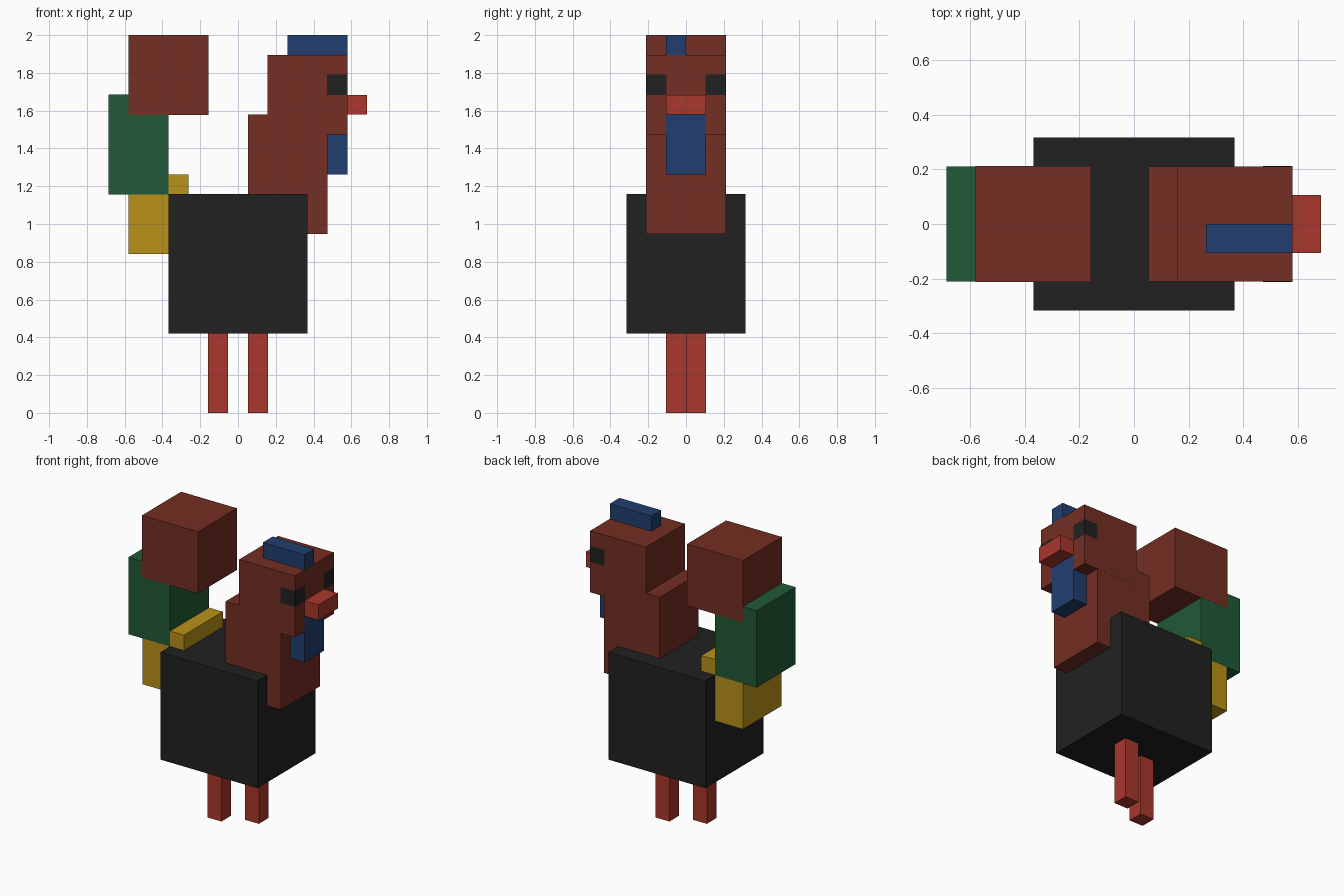
import bpy
from mathutils import Vector

default = bpy.data.objects.get("Cube")
if default:
    bpy.data.objects.remove(default, do_unlink=True)

U = 2 / 19      # the whole bird sits on a grid 19 units tall
EPS = 0.012     # hairline growth that keeps flush faces from fighting


def material(name, r, g, b):
    mat = bpy.data.materials.new(name)
    color = [(c / 255) ** 2.2 for c in (r, g, b)] + [1]
    mat.diffuse_color = color
    mat.use_nodes = True
    bsdf = mat.node_tree.nodes["Principled BSDF"]
    bsdf.inputs["Base Color"].default_value = color
    bsdf.inputs["Roughness"].default_value = 0.9
    return mat


black = material("black", 38, 38, 38)
brown = material("brown", 115, 50, 39)
green = material("green", 38, 90, 58)
yellow = material("yellow", 184, 144, 31)
blue = material("blue", 38, 65, 111)
red = material("red", 168, 58, 48)


def box(name, mat, x, y, z, grow=0):
    """Block spanning the x, y and z ranges, given in grid units."""
    lo, hi = Vector((x[0], y[0], z[0])), Vector((x[1], y[1], z[1]))
    bpy.ops.mesh.primitive_cube_add(size=1, location=(lo + hi) / 2 * U)
    obj = bpy.context.object
    obj.name = obj.data.name = name
    obj.scale = (hi - lo + Vector((grow,) * 3)) * U
    bpy.ops.object.transform_apply(location=False, rotation=False, scale=True)
    obj.data.materials.append(mat)
    return obj


# Body and staggered legs
box("body", black, (-3.5, 3.5), (-3, 3), (4, 11))
box("front_leg", red, (0.5, 1.5), (0, 1), (0, 4))
box("rear_leg", red, (-1.5, -0.5), (-1, 0), (0, 4))

# Neck and head
box("neck", brown, (0.5, 4.5), (-2, 2), (9, 15))
box("head", brown, (1.5, 5.5), (-2, 2), (14, 18), EPS)
box("comb", blue, (2.5, 5.5), (-1, 0), (18, 19))
box("beak", red, (5.5, 6.5), (-1, 1), (15, 16))
box("wattle", blue, (4.5, 5.5), (-1, 1), (12, 15), 2 * EPS)
for side, y in (("left", 1), ("right", -2)):
    box(side + "_eye", black, (4.5, 5.5), (y, y + 1), (16, 17), 2 * EPS)

# Tail, stepping up and back from the rump
box("tail_base", yellow, (-5.5, -2.5), (-2, 2), (8, 12))
box("tail_middle", green, (-6.5, -3.5), (-2, 2), (11, 16), EPS)
box("tail_tip", brown, (-5.5, -1.5), (-2, 2), (15, 19), 2 * EPS)
